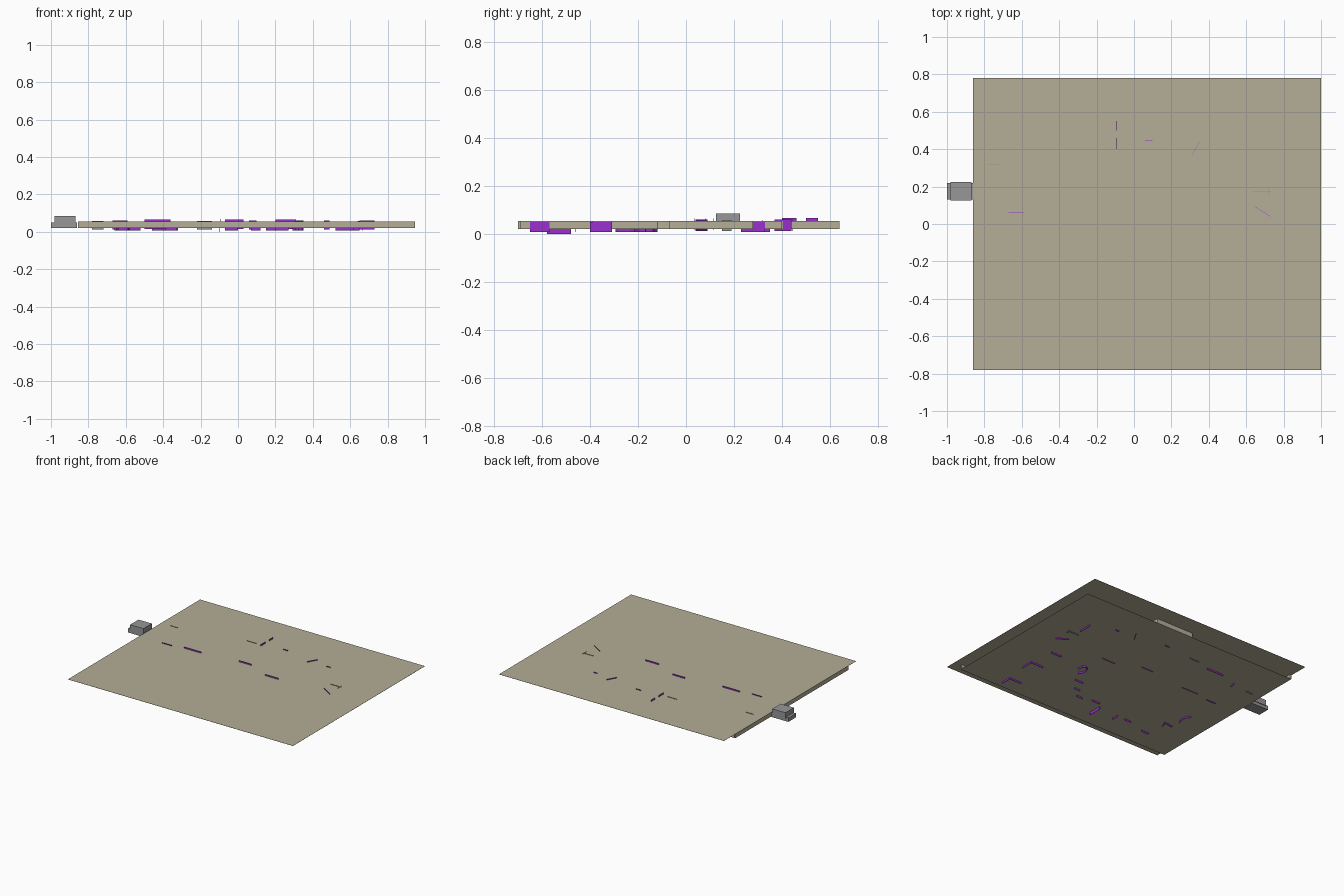
import bpy, bmesh, math
from mathutils import Vector, Matrix

Z_FLOOR, Z_ROOF = 0.02, 0.055


def material(name, rgb):
    m = bpy.data.materials.new(name)
    m.diffuse_color = (*rgb, 1)
    return m


TAN = material("tan plaster", (0.46, 0.42, 0.31))
GREY = material("mid grey", (0.31, 0.31, 0.31))
PURPLE = material("purple glass", (0.33, 0.03, 0.62))


def finish(name, bm, mat):
    me = bpy.data.meshes.new(name)
    bm.to_mesh(me)
    bm.free()
    me.materials.append(mat)
    ob = bpy.data.objects.new(name, me)
    bpy.context.collection.objects.link(ob)
    return ob


def add_box(bm, x0, x1, y0, y1, z0, z1):
    c = Vector(((x0 + x1) / 2, (y0 + y1) / 2, (z0 + z1) / 2))
    s = (x1 - x0, y1 - y0, z1 - z0, 1)
    bmesh.ops.create_cube(bm, size=1, matrix=Matrix.Translation(c) @ Matrix.Diagonal(s))


def boxes(name, mat, specs):
    bm = bmesh.new()
    for s in specs:
        add_box(bm, *s)
    return finish(name, bm, mat)


def panels(name, mat, segs, z0, z1, t=0.0015):
    """Thin upright panels along plan segments (x0, y0, x1, y1)."""
    bm = bmesh.new()
    for x0, y0, x1, y1 in segs:
        m = (Matrix.Translation(((x0 + x1) / 2, (y0 + y1) / 2, (z0 + z1) / 2))
             @ Matrix.Rotation(math.atan2(y1 - y0, x1 - x0), 4, 'Z')
             @ Matrix.Diagonal((math.hypot(x1 - x0, y1 - y0), t, z1 - z0, 1)))
        bmesh.ops.create_cube(bm, size=1, matrix=m)
    return finish(name, bm, mat)


# Large roof sheet and smaller floor sheet
boxes("roof_sheet", TAN, [(-0.86, 1.0, -0.78, 0.78, Z_ROOF - 0.001, Z_ROOF)])
boxes("floor_sheet", TAN, [(-0.855, 0.945, -0.70, 0.64, Z_FLOOR, Z_FLOOR + 0.001)])

# Outer walls: full on the left and front, a short run at the back
zw = (Z_FLOOR, Z_ROOF)
boxes("outer_walls", TAN, [
    (-0.855, -0.845, -0.70, 0.64, *zw),
    (-0.845, 0.945, -0.70, -0.69, *zw),
    (0.02, 0.32, 0.63, 0.64, *zw),
])

# Stepped rooms hidden between the two sheets
boxes("inner_walls", TAN, [
    (0.61, 0.62, -0.69, -0.39, *zw),
    (0.64, 0.65, -0.39, -0.31, *zw),
    (0.53, 0.54, -0.31, -0.07, *zw),
    (0.73, 0.74, -0.07, 0.28, *zw),
    (0.65, 0.66, 0.28, 0.40, *zw),
    (0.32, 0.33, 0.40, 0.64, *zw),
    (-0.845, 0.02, 0.40, 0.41, *zw),
])

# Purple window panels that cross both sheets
panels("through_windows", PURPLE, [
    (-0.67, 0.06, -0.59, 0.06), (0.06, 0.445, 0.10, 0.445),
    (0.31, 0.37, 0.35, 0.44), (0.46, 0.39, 0.49, 0.39),
    (0.65, 0.09, 0.73, 0.04),
], 0.013, 0.061)
panels("main_windows", PURPLE, [
    (-0.50, 0.08, -0.36, 0.08), (-0.07, 0.115, 0.03, 0.115), (0.20, 0.035, 0.31, 0.035),
], 0.016, 0.065)
panels("back_windows", PURPLE, [
    (-0.095, 0.40, -0.095, 0.46), (-0.095, 0.50, -0.095, 0.55),
], 0.03, 0.067)

# Grey panels, barely proud of the sheets
panels("grey_panels", GREY, [
    (-0.78, 0.32, -0.72, 0.32), (-0.22, 0.42, -0.14, 0.42),
    (0.64, 0.175, 0.73, 0.175), (0.72, 0.15, 0.72, 0.19),
], 0.013, 0.058)

# Purple panels hanging below the floor
panels("lower_windows", PURPLE, [
    (0.665, 0.23, 0.665, 0.33), (-0.46, 0.39, -0.32, 0.39), (-0.60, 0.31, -0.59, 0.35),
    (0.54, -0.12, 0.63, -0.12), (0.545, -0.31, 0.65, -0.31), (0.65, -0.31, 0.65, -0.40),
    (0.52, -0.57, 0.62, -0.57), (0.62, -0.57, 0.62, -0.65),
    (0.20, -0.30, 0.27, -0.30), (0.15, -0.39, 0.20, -0.39), (0.07, -0.46, 0.12, -0.46),
    (-0.07, -0.44, 0.00, -0.44), (-0.265, -0.49, -0.265, -0.54),
    (-0.39, -0.495, -0.33, -0.495), (-0.58, -0.54, -0.52, -0.54),
    (-0.57, -0.355, -0.59, -0.40), (-0.57, -0.355, -0.64, -0.365),
], 0.008, 0.05)
panels("deep_window", PURPLE, [(-0.10, -0.48, -0.10, -0.58)], 0.0, 0.05)


# Curved bay windows below the floor
def bay(name, cx, cy, rx, ry, a0, a1, n=6):
    pts = [(cx + rx * math.cos(math.radians(a0 + (a1 - a0) * i / n)),
            cy + ry * math.sin(math.radians(a0 + (a1 - a0) * i / n))) for i in range(n + 1)]
    panels(name, PURPLE, [(*p, *q) for p, q in zip(pts, pts[1:])], 0.008, 0.05)


bay("right_bay_window", 0.32, -0.17, 0.03, 0.05, 0, 250)
bay("left_bay_window", -0.66, -0.24, 0.03, 0.055, -75, 90)

# Grey entrance block on the left edge
boxes("entrance_block", GREY, [
    (-1.0, -0.86, 0.13, 0.22, Z_FLOOR, 0.05),
    (-0.98, -0.87, 0.125, 0.225, 0.042, 0.085),
])
